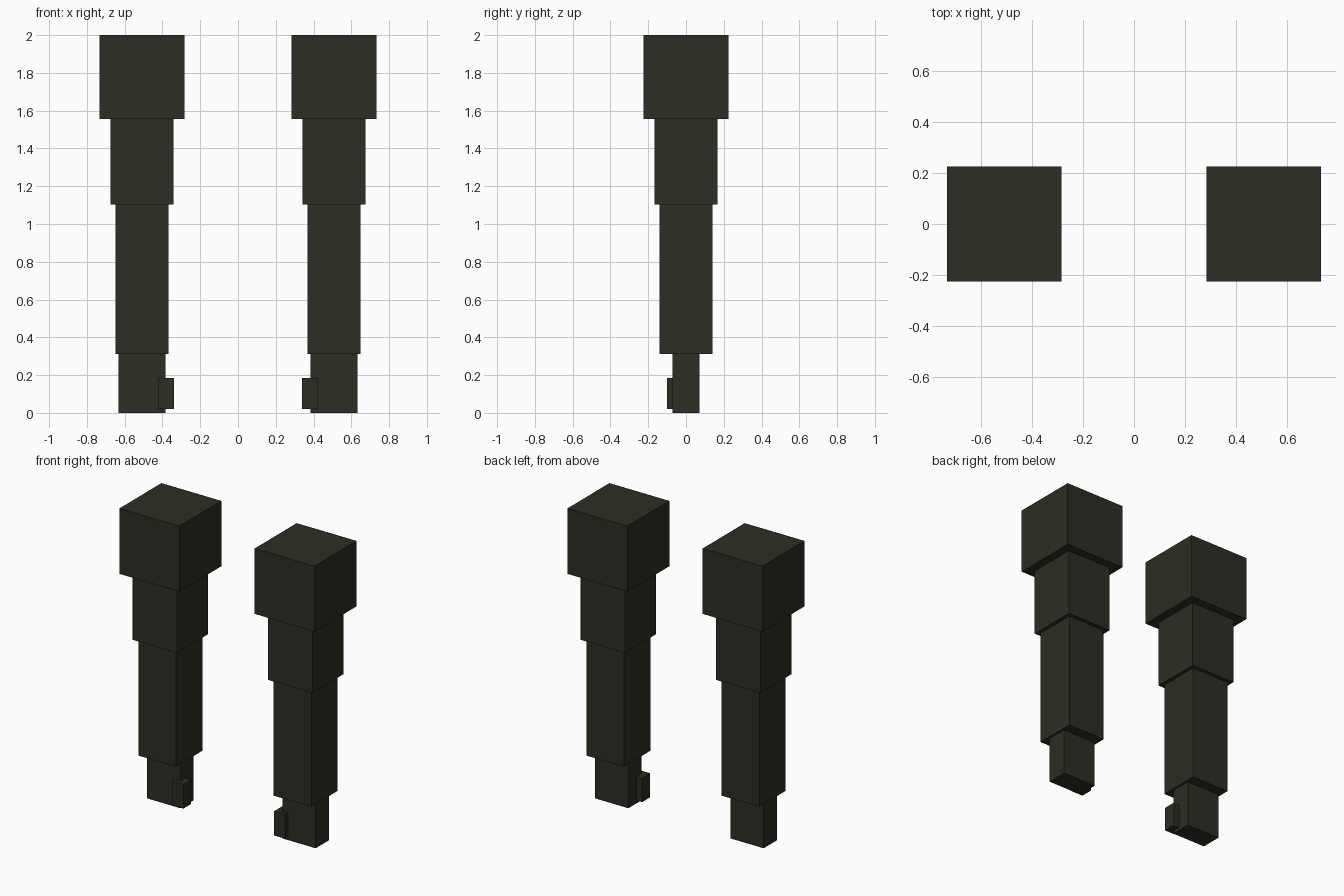
import bpy
from mathutils import Vector

cube = bpy.data.objects.get("Cube")
if cube:
    bpy.data.objects.remove(cube, do_unlink=True)

# Single dark olive colour
olive = bpy.data.materials.new("dark_olive")
olive.use_nodes = True
colour = (0.027, 0.026, 0.017, 1)
olive.diffuse_color = colour
olive.node_tree.nodes["Principled BSDF"].inputs["Base Color"].default_value = colour


def box(name, low, high):
    """Box spanning two opposite corners."""
    low, high = Vector(low), Vector(high)
    bpy.ops.mesh.primitive_cube_add(size=1, location=(low + high) / 2)
    obj = bpy.context.object
    obj.name = name
    obj.scale = high - low
    bpy.ops.object.transform_apply(location=False, rotation=False, scale=True)
    obj.data.materials.append(olive)


ARM_X = 0.508
# Segment name, half width, half depth, bottom, top
SEGMENTS = [
    ("shoulder", 0.225, 0.225, 1.556, 2.0),
    ("upper_arm", 0.167, 0.167, 1.102, 1.556),
    ("forearm", 0.141, 0.141, 0.313, 1.102),
    ("hand", 0.125, 0.071, 0.0, 0.313),
]

for side, sign in (("left", 1), ("right", -1)):
    # Stacked arm segments
    for name, hw, hd, bottom, top in SEGMENTS:
        x = sign * ARM_X
        box(f"{side}_{name}", (x - hw, -hd, bottom), (x + hw, hd, top))
    # Thumb on the inner front corner of the hand
    x0, x1 = sorted((sign * 0.34, sign * 0.424))
    box(f"{side}_thumb", (x0, -0.1, 0.02), (x1, -0.016, 0.184))
